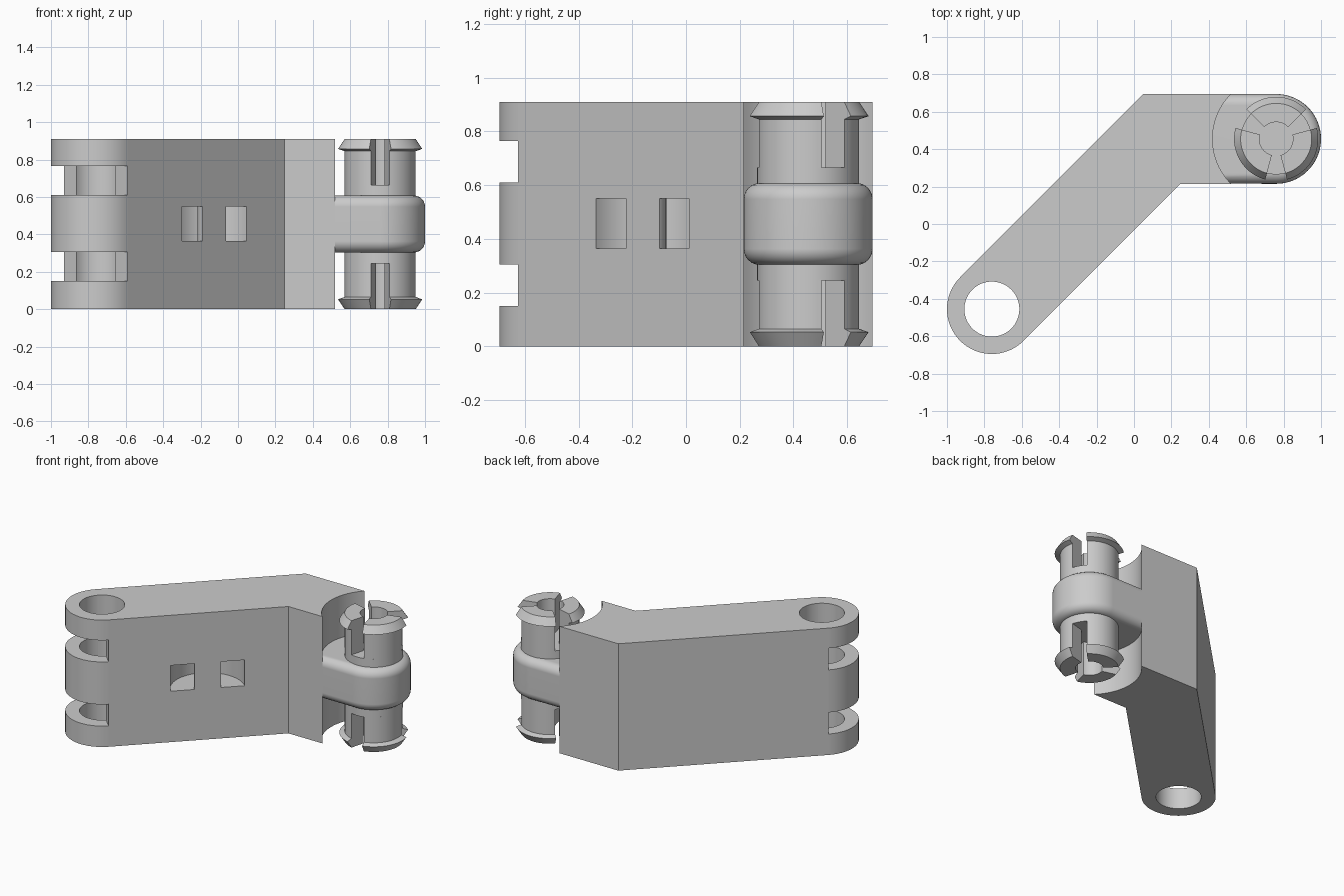
import bpy
import bmesh
from math import cos, sin, radians, pi
from mathutils import Vector

cube = bpy.data.objects.get("Cube")
if cube:
    bpy.data.objects.remove(cube, do_unlink=True)

HEIGHT = 0.91
R_ARM = 0.24
EYE = Vector((-0.76, -0.455))     # centre of the hinge eye
PIN = Vector((0.76, 0.455))       # centre of the snap pin
CLIP = Vector((-0.1275, -0.1615)) # centre of the curved strap channel

grey = bpy.data.materials.new("plain_grey")
grey.use_nodes = True
grey.diffuse_color = (0.6, 0.6, 0.6, 1)
grey.node_tree.nodes["Principled BSDF"].inputs["Base Color"].default_value = (0.6, 0.6, 0.6, 1)


def arc(centre, radius, start, end, steps):
    """Points on an arc, angles in degrees."""
    angles = [radians(start + (end - start) * i / steps) for i in range(steps + 1)]
    return [centre + radius * Vector((cos(a), sin(a))) for a in angles]


def circle(centre, radius, steps=64):
    return arc(centre, radius, 0, 360, steps)[:-1]


def loft(name, loop_list, closed=False, bevel=0):
    """Solid through matching point loops, capped at both ends."""
    bm = bmesh.new()
    loops = [[bm.verts.new(p) for p in loop] for loop in loop_list]
    for a, b in zip(loops, loops[1:]):
        for i in range(len(a)):
            j = (i + 1) % len(a)
            bm.faces.new((a[i], a[j], b[j], b[i]))
    bm.faces.new(loops[0][::-1])
    bm.faces.new(loops[-1])
    bmesh.ops.recalc_face_normals(bm, faces=bm.faces)
    if bevel:
        rims = [e for e in bm.edges if abs(e.verts[0].co.z - e.verts[1].co.z) < 1e-5]
        bmesh.ops.bevel(bm, geom=rims, offset=bevel, segments=6, profile=0.5, affect='EDGES')
    mesh = bpy.data.meshes.new(name)
    bm.to_mesh(mesh)
    bm.free()
    mesh.materials.append(grey)
    obj = bpy.data.objects.new(name, mesh)
    bpy.context.collection.objects.link(obj)
    return obj


def prism(name, outline, z0, z1, bevel=0):
    return loft(name, [[(p.x, p.y, z) for p in outline] for z in (z0, z1)], bevel=bevel)


def cut(target, cutters):
    """Subtract the cutters one by one, then remove them."""
    for c in cutters:
        mod = target.modifiers.new("cut", 'BOOLEAN')
        mod.operation = 'DIFFERENCE'
        mod.solver = 'EXACT'
        mod.object = c
        bpy.context.view_layer.update()
        result = target.evaluated_get(bpy.context.evaluated_depsgraph_get())
        mesh = bpy.data.meshes.new_from_object(result)
        target.modifiers.clear()
        target.data = mesh
        bpy.data.objects.remove(c, do_unlink=True)


# Bent arm: rounded eye end, diagonal run, short straight end
top, low = PIN.y + R_ARM, PIN.y - R_ARM
shift = PIN.y + EYE.y - PIN.x - EYE.x + (EYE.y - EYE.x)
side = R_ARM * 2 ** 0.5
outline = arc(EYE, R_ARM, 135, 315, 32) + [
    Vector((low - shift + side, low)), Vector((PIN.x, low)),
    Vector((PIN.x, top)), Vector((top - shift - side, top))]
arm = prism("bent_arm", outline, 0, HEIGHT)

# Eye hole, pin clearance, open hinge gaps and strap channel
along = Vector((1, 1)).normalized()
across = Vector((-1, 1)).normalized()
gap = [EYE + across * 0.3, EYE - across * 0.3,
       EYE - across * 0.3 - along * 0.4, EYE + across * 0.3 - along * 0.4]
channel = arc(CLIP, 0.244, 35, 235, 40) + arc(CLIP, 0.088, 235, 35, 40)
cut(arm, [
    prism("eye_cutter", circle(EYE, 0.147), -0.1, 1),
    prism("pin_clearance_cutter", circle(PIN, 0.34, 96), -0.1, 1),
    prism("lower_gap_cutter", gap, 0.15, 0.305),
    prism("upper_gap_cutter", gap, 0.61, 0.765),
    prism("channel_cutter", channel, 0.365, 0.55),
])

# Rounded knuckle joining the arm to the pin
r = R_ARM - 0.001
knuckle_outline = arc(PIN, R_ARM, -90, 90, 40) + [
    Vector((0.36, PIN.y + r)), Vector((0.36, PIN.y - r))]
knuckle = prism("pin_knuckle", knuckle_outline, 0.303, 0.608, bevel=0.06)

# Solid core of the pin
core = prism("pin_core", circle(PIN, 0.19), 0.245, HEIGHT - 0.245)

# Three snap prongs with barbed lips at each end
profile = [(0.09, 0.66), (0.19, 0.66), (0.19, 0.845), (0.225, 0.857), (0.19, 0.91), (0.09, 0.91)]
prongs = []
for end in ("upper", "lower"):
    for k in range(3):
        loops = []
        for i in range(19):
            a = radians(45 + 120 * k + 5 * i)
            loops.append([(PIN.x + rad * cos(a), PIN.y + rad * sin(a),
                           z if end == "upper" else HEIGHT - z) for rad, z in profile])
        prongs.append(loft(f"{end}_prong_{k + 1}", loops))

# Smooth the round surfaces, keep the flats crisp
bpy.ops.object.select_all(action='DESELECT')
parts = [arm, knuckle, core] + prongs
for obj in parts:
    obj.select_set(True)
bpy.context.view_layer.objects.active = arm
bpy.ops.object.shade_smooth_by_angle(angle=radians(25))
for obj in parts:
    mod = obj.modifiers.new("flat_face_normals", 'WEIGHTED_NORMAL')
    mod.keep_sharp = True
